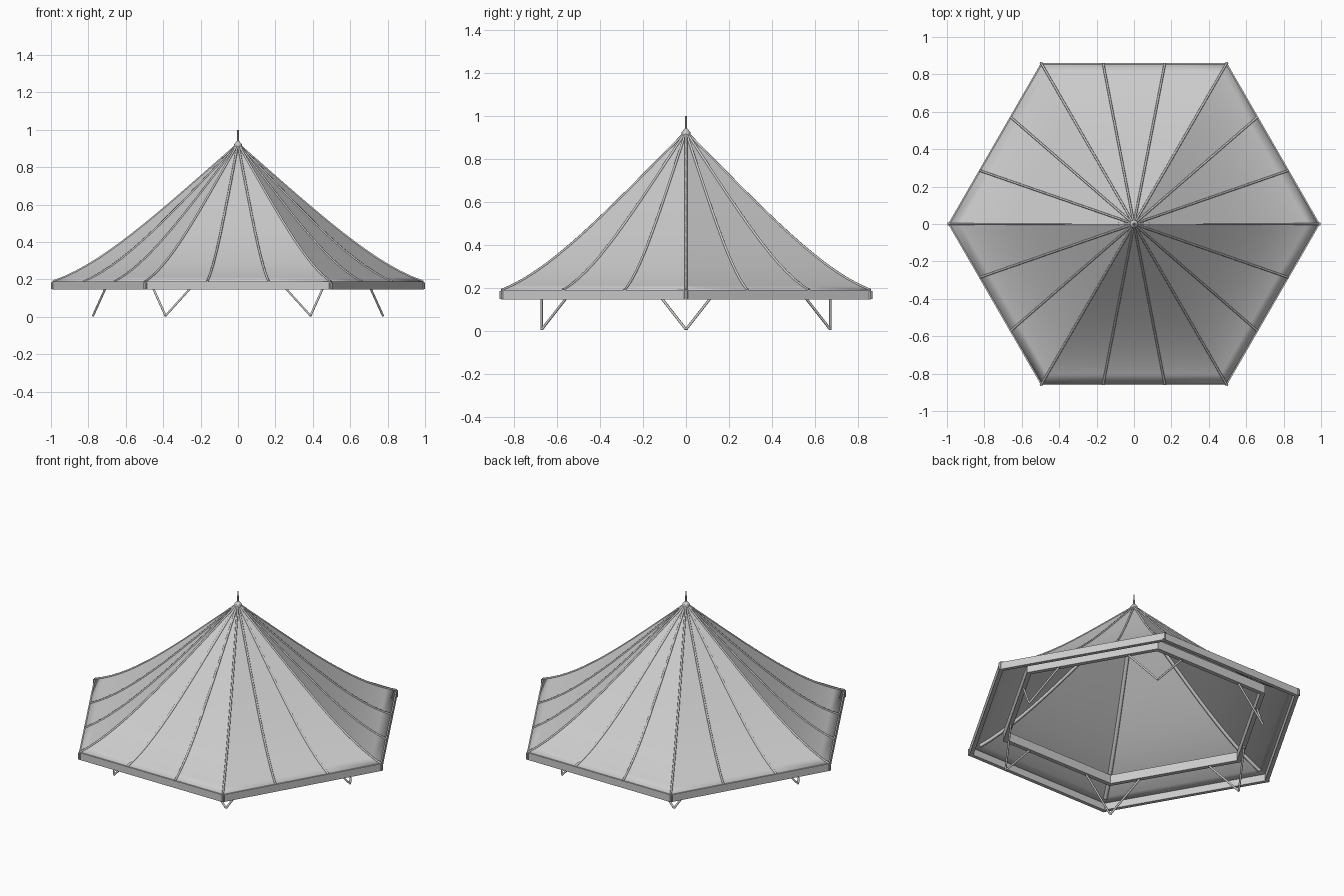
import bpy, bmesh, math
from mathutils import Vector

if "Cube" in bpy.data.objects:
    bpy.data.objects.remove(bpy.data.objects["Cube"])


def roof_z(r):
    return 0.925 - 0.88 * r + 0.14 * r ** 4


def hex_pt(i, R, z=0.0):
    a = math.radians(60 * i)
    return Vector((R * math.cos(a), R * math.sin(a), z))


def finish(name, bm, smooth=None):
    bmesh.ops.recalc_face_normals(bm, faces=bm.faces)
    me = bpy.data.meshes.new(name)
    bm.to_mesh(me)
    bm.free()
    ob = bpy.data.objects.new(name, me)
    bpy.context.collection.objects.link(ob)
    if smooth:
        bpy.ops.object.select_all(action='DESELECT')
        ob.select_set(True)
        bpy.context.view_layer.objects.active = ob
        bpy.ops.object.shade_smooth_by_angle(angle=math.radians(smooth))
    return ob


def hex_frame(name, r_out, r_in, z0, z1):
    bm = bmesh.new()
    prof = [(r_out, z0), (r_out, z1), (r_in, z1), (r_in, z0)]
    rings = [[bm.verts.new(hex_pt(i, r, z)) for r, z in prof] for i in range(6)]
    for i in range(6):
        a, b = rings[i], rings[(i + 1) % 6]
        for k in range(4):
            m = (k + 1) % 4
            bm.faces.new((a[k], b[k], b[m], a[m]))
    return finish(name, bm)


def rods(name, paths, radius):
    cu = bpy.data.curves.new(name, 'CURVE')
    cu.dimensions = '3D'
    cu.bevel_depth = radius
    cu.bevel_resolution = 1
    cu.use_fill_caps = True
    for path in paths:
        sp = cu.splines.new('POLY')
        sp.points.add(len(path) - 1)
        for p, co in zip(sp.points, path):
            p.co = (*co, 1)
    ob = bpy.data.objects.new(name, cu)
    bpy.context.collection.objects.link(ob)
    return ob


def cylinder(name, r1, r2, z0, z1, at=(0, 0), n=12):
    bm = bmesh.new()
    bmesh.ops.create_cone(bm, cap_ends=True, segments=n, radius1=r1, radius2=r2, depth=z1 - z0)
    bmesh.ops.translate(bm, verts=bm.verts, vec=(at[0], at[1], (z0 + z1) / 2))
    return finish(name, bm, 40)


# sweeping six-sided roof skin
STEPS = 16
radii = [0.015 + (0.99 - 0.015) * k / STEPS for k in range(STEPS + 1)]
edge_dirs = [hex_pt(i, 1).lerp(hex_pt(i + 1, 1), j / 3) for i in range(6) for j in range(3)]
bm = bmesh.new()
rings = [[bm.verts.new((d.x * r, d.y * r, roof_z(r))) for d in edge_dirs] for r in radii]
for a, b in zip(rings, rings[1:]):
    for i in range(18):
        j = (i + 1) % 18
        bm.faces.new((a[i], b[i], b[j], a[j]))
roof = finish("roof_skin", bm, 18)
sol = roof.modifiers.new("thickness", 'SOLIDIFY')
sol.thickness = 0.008
sol.offset = -1

# seam battens on top, hip rafters underneath
rods("roof_battens", [[(d.x * r, d.y * r, roof_z(r) + 0.001) for r in radii] for d in edge_dirs], 0.006)
rods("hip_rafters", [[hex_pt(i, r, roof_z(r) - 0.014) for r in radii[1:-1]] for i in range(6)], 0.012)

# eave fascia with small corner caps
hex_frame("eave_fascia", 0.994, 0.968, 0.145, 0.19)
for i in range(6):
    p = hex_pt(i, 0.991)
    cylinder(f"corner_cap_{i + 1}", 0.009, 0.009, 0.148, 0.185, (p.x, p.y), 8)

# inner ring beam
hex_frame("ring_beam", 0.79, 0.76, 0.2, 0.255)

# paired slanted struts under each beam corner
braces = []
for i in range(6):
    foot = hex_pt(i, 0.775, 0.006)
    for side in (1, -1):
        d = (hex_pt(i + side, 0.775) - hex_pt(i, 0.775)).normalized()
        braces.append([foot, foot + d * 0.19 + Vector((0, 0, 0.21))])
rods("corner_struts", braces, 0.006)

# peak cap and finial spike
cylinder("peak_cap", 0.024, 0.02, 0.9, 0.925)
cylinder("peak_cone", 0.02, 0.006, 0.925, 0.94)
cylinder("finial_spike", 0.005, 0.004, 0.9, 1.0)
